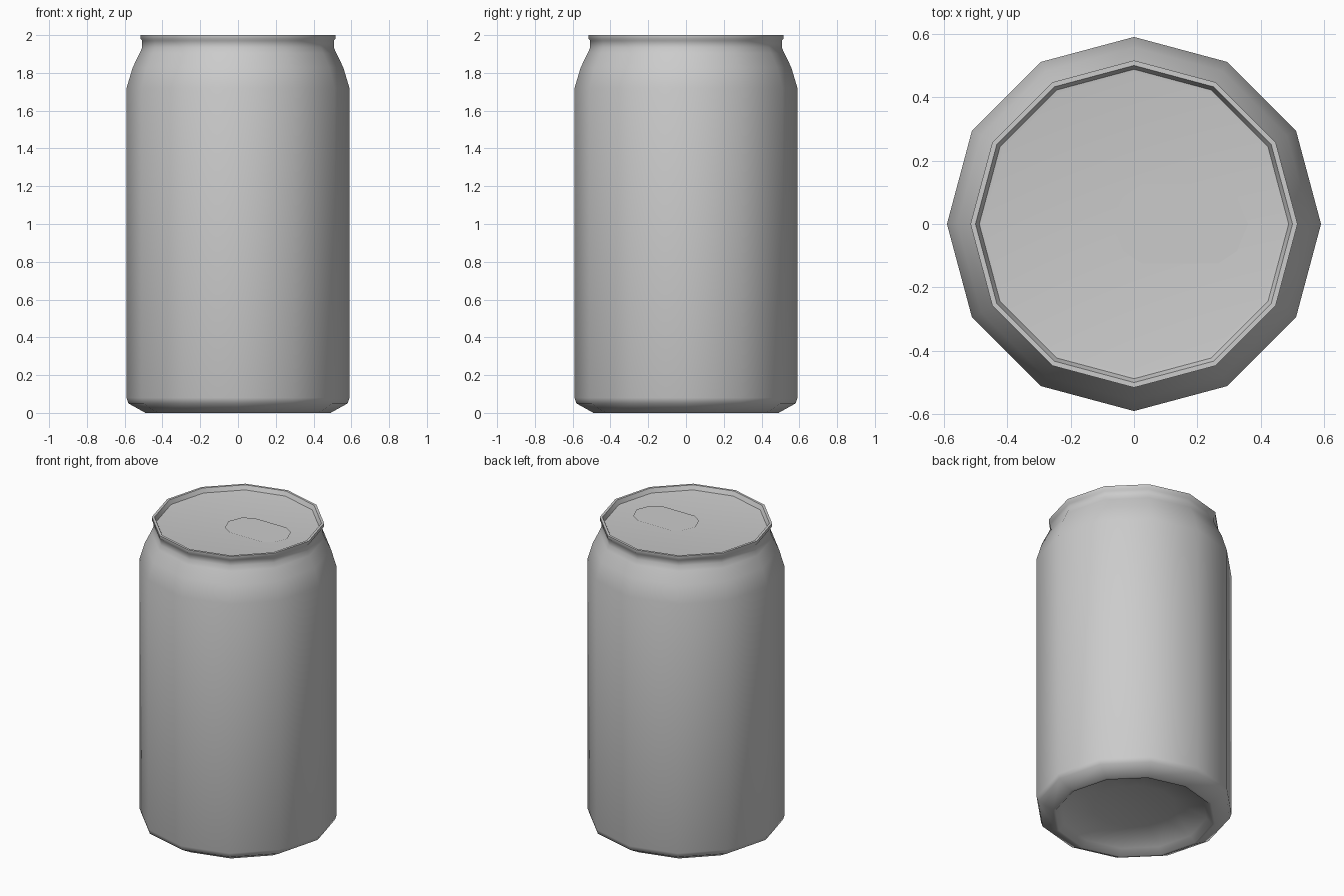
import bpy, bmesh, math

if "Cube" in bpy.data.objects:
    bpy.data.objects.remove(bpy.data.objects["Cube"])

SIDES = 12


def link(name, bm, angle):
    bmesh.ops.recalc_face_normals(bm, faces=bm.faces)
    mesh = bpy.data.meshes.new(name)
    bm.to_mesh(mesh)
    bm.free()
    obj = bpy.data.objects.new(name, mesh)
    bpy.context.collection.objects.link(obj)
    bpy.ops.object.select_all(action='DESELECT')
    obj.select_set(True)
    bpy.context.view_layer.objects.active = obj
    bpy.ops.object.shade_smooth_by_angle(angle=math.radians(angle))
    return obj


def lathe(name, profile, angle=50):
    """Spin (radius, z) points into a closed 12-sided shell."""
    bm = bmesh.new()
    rings = []
    for r, z in profile:
        if r == 0:
            rings.append([bm.verts.new((0, 0, z))] * SIDES)
        else:
            rings.append([bm.verts.new((r * math.cos(math.tau * i / SIDES),
                                        r * math.sin(math.tau * i / SIDES), z))
                          for i in range(SIDES)])
    for a, b in zip(rings, rings[1:]):
        for i in range(SIDES):
            j = (i + 1) % SIDES
            bm.faces.new(dict.fromkeys((a[i], a[j], b[j], b[i])))
    return link(name, bm, angle)


# Can shell: domed base, straight wall, tapered shoulder, neck, rim and sunken lid
lathe("can_body", [
    (0, 0.09), (0.25, 0.075), (0.44, 0.035), (0.475, 0.0),
    (0.49, 0.0), (0.58, 0.05), (0.59, 0.08),
    (0.59, 1.72), (0.557, 1.83), (0.52, 1.905), (0.507, 1.935),
    (0.507, 1.97), (0.516, 1.98), (0.516, 2.0),
    (0.50, 2.0), (0.488, 1.972), (0.475, 1.97), (0, 1.97),
])

# Flat rounded mouth panel on the lid
bm = bmesh.new()
half = [(0.36, 0), (0.325, 0.085), (0.265, 0.125),
        (0.025, 0.125), (-0.035, 0.085), (-0.07, 0)]
outline = half + [(x, -y) for x, y in half[-2:0:-1]]
bm.faces.new([bm.verts.new((x, y, 1.974)) for x, y in outline])
link("mouth_panel", bm, 30)
